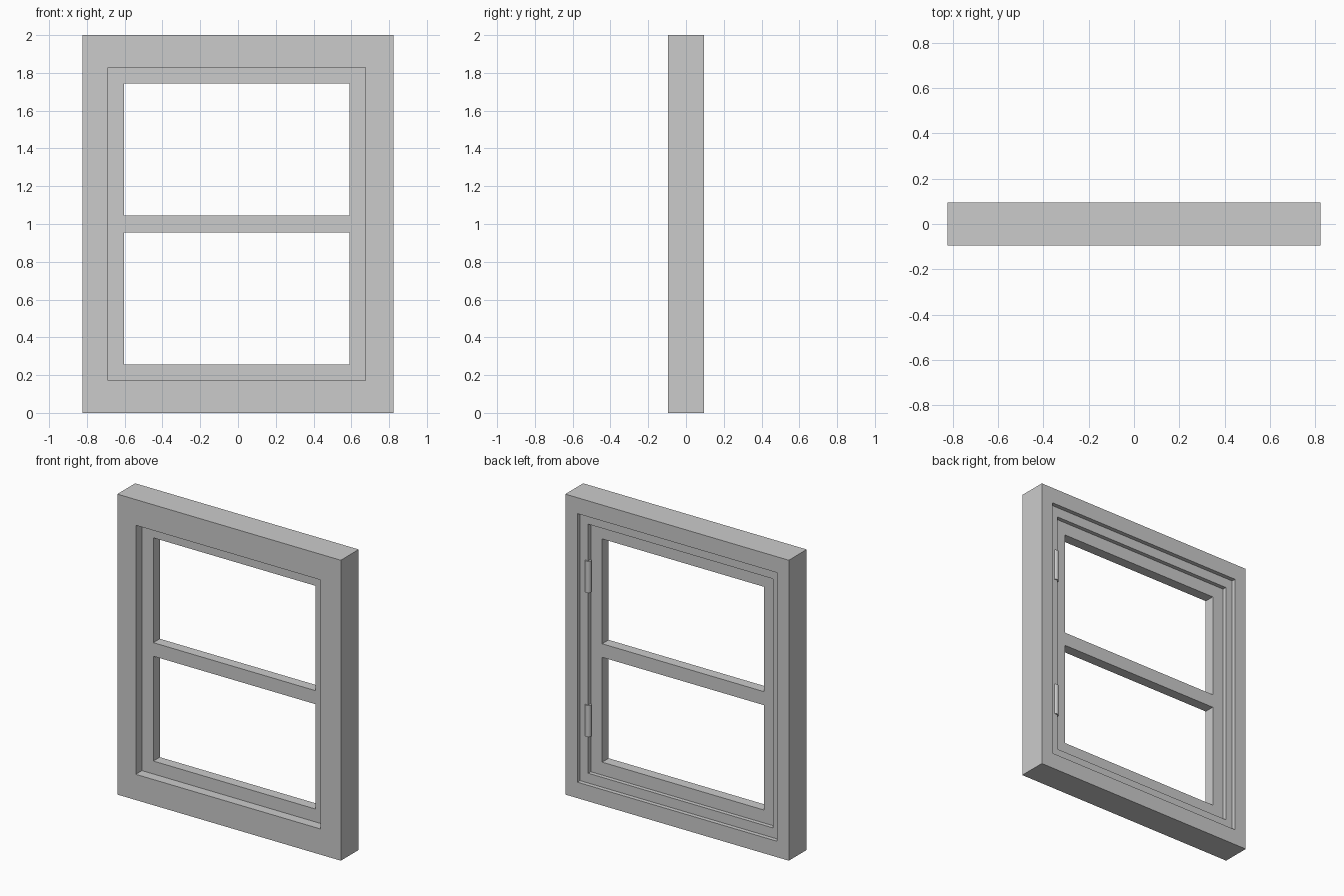
import bpy, bmesh

if "Cube" in bpy.data.objects:
    bpy.data.objects.remove(bpy.data.objects["Cube"])

HINGE_X, HINGE_Y = 0.68, 0.055


def finish(bm, name):
    bmesh.ops.recalc_face_normals(bm, faces=bm.faces[:])
    me = bpy.data.meshes.new(name)
    bm.to_mesh(me)
    bm.free()
    ob = bpy.data.objects.new(name, me)
    bpy.context.collection.objects.link(ob)
    return ob


def rect_ring(name, loops):
    """Bridge rectangular loops (x0, x1, z0, z1, y) into a closed ring."""
    bm = bmesh.new()
    rings = [[bm.verts.new((x, y, z)) for x, z in
              ((x0, z0), (x1, z0), (x1, z1), (x0, z1))]
             for x0, x1, z0, z1, y in loops]
    for i, a in enumerate(rings):
        b = rings[(i + 1) % len(rings)]
        for k in range(4):
            n = (k + 1) % 4
            bm.faces.new((a[k], a[n], b[n], b[k]))
    return finish(bm, name)


def panel_with_holes(name, xs, zs, holes, y0, y1):
    """Grid plate with chosen cells left open, extruded from y0 to y1."""
    bm = bmesh.new()
    v = [[bm.verts.new((x, y0, z)) for z in zs] for x in xs]
    for i in range(len(xs) - 1):
        for j in range(len(zs) - 1):
            if (i, j) not in holes:
                bm.faces.new((v[i][j], v[i + 1][j], v[i + 1][j + 1], v[i][j + 1]))
    ext = bmesh.ops.extrude_face_region(bm, geom=bm.faces[:], use_keep_orig=True)
    moved = [g for g in ext["geom"] if isinstance(g, bmesh.types.BMVert)]
    bmesh.ops.translate(bm, verts=moved, vec=(0, y1 - y0, 0))
    return finish(bm, name)


# Outer frame with a stepped recess around the back of the opening
outer = (-0.823, 0.823, 0, 2)
recess = (-0.737, 0.735, 0.106, 1.894)
inner = (-0.687, 0.674, 0.171, 1.829)
rect_ring("window_frame", [
    (*outer, -0.094), (*outer, 0.094),
    (*recess, 0.094), (*recess, 0.066),
    (*inner, 0.066), (*inner, -0.094)])

# Sash with two open lights and a middle glazing bar
panel_with_holes("sash",
                 (inner[0], -0.603, 0.59, inner[1]),
                 (inner[2], 0.257, 0.955, 1.045, 1.743, inner[3]),
                 {(1, 1), (1, 3)}, -0.029, 0.039)

# Hinge barrels on the back
for label, z in (("lower", 0.52), ("upper", 1.48)):
    bpy.ops.mesh.primitive_cylinder_add(vertices=24, radius=0.02, depth=0.21,
                                        location=(HINGE_X, HINGE_Y, z))
    bpy.context.object.name = label + "_hinge"
    bpy.ops.object.shade_smooth_by_angle()
